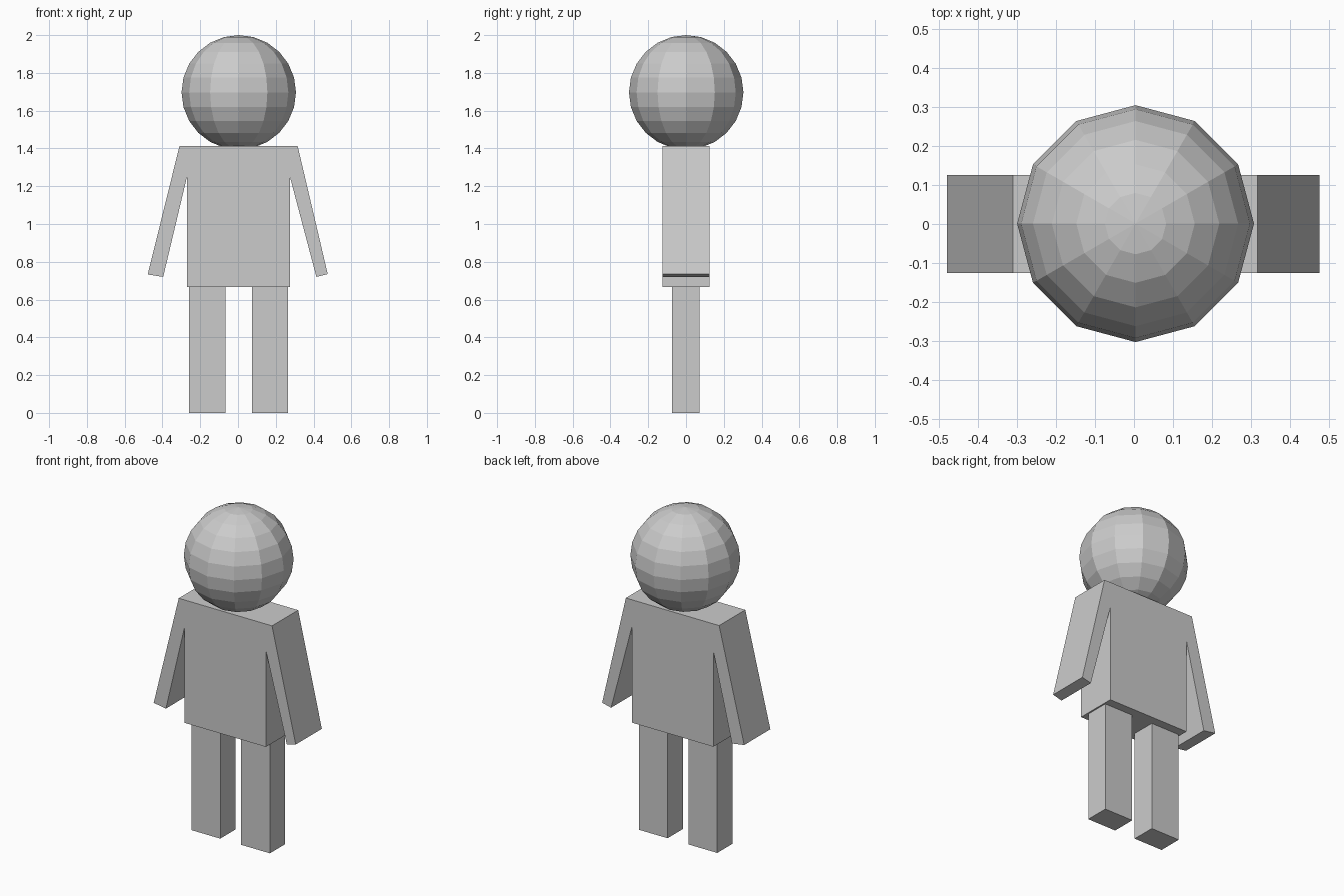
import bpy, bmesh

if "Cube" in bpy.data.objects:
    bpy.data.objects.remove(bpy.data.objects["Cube"])

def extrude_outline(name, outline, y0, y1):
    """Flat front outline (x, z) extruded from y0 to y1."""
    bm = bmesh.new()
    face = bm.faces.new([bm.verts.new((x, y0, z)) for x, z in outline])
    ext = bmesh.ops.extrude_face_region(bm, geom=[face], use_keep_orig=True)
    verts = [g for g in ext["geom"] if isinstance(g, bmesh.types.BMVert)]
    bmesh.ops.translate(bm, verts=verts, vec=(0, y1 - y0, 0))
    bmesh.ops.recalc_face_normals(bm, faces=bm.faces)
    mesh = bpy.data.meshes.new(name)
    bm.to_mesh(mesh)
    bm.free()
    obj = bpy.data.objects.new(name, mesh)
    bpy.context.collection.objects.link(obj)
    return obj

HIP, SHOULDER = 0.667, 1.412

# Torso and arms in one slab
extrude_outline("torso_with_arms", [
    (-0.31, SHOULDER), (-0.478, 0.733), (-0.396, 0.72), (-0.271, 1.247),
    (-0.271, HIP), (0.275, HIP),
    (0.275, 1.25), (0.415, 0.72), (0.475, 0.735), (0.316, SHOULDER),
], -0.125, 0.125)

# Legs
for side, x0, x1 in (("right", -0.26, -0.067), ("left", 0.073, 0.266)):
    extrude_outline(side + "_leg",
                    [(x0, 0), (x1, 0), (x1, HIP), (x0, HIP)], -0.074, 0.072)

# Head: faceted ball
bpy.ops.mesh.primitive_uv_sphere_add(segments=12, ring_count=12, radius=0.303,
                                     location=(0.004, 0.001, 1.697))
bpy.context.object.name = "head"
